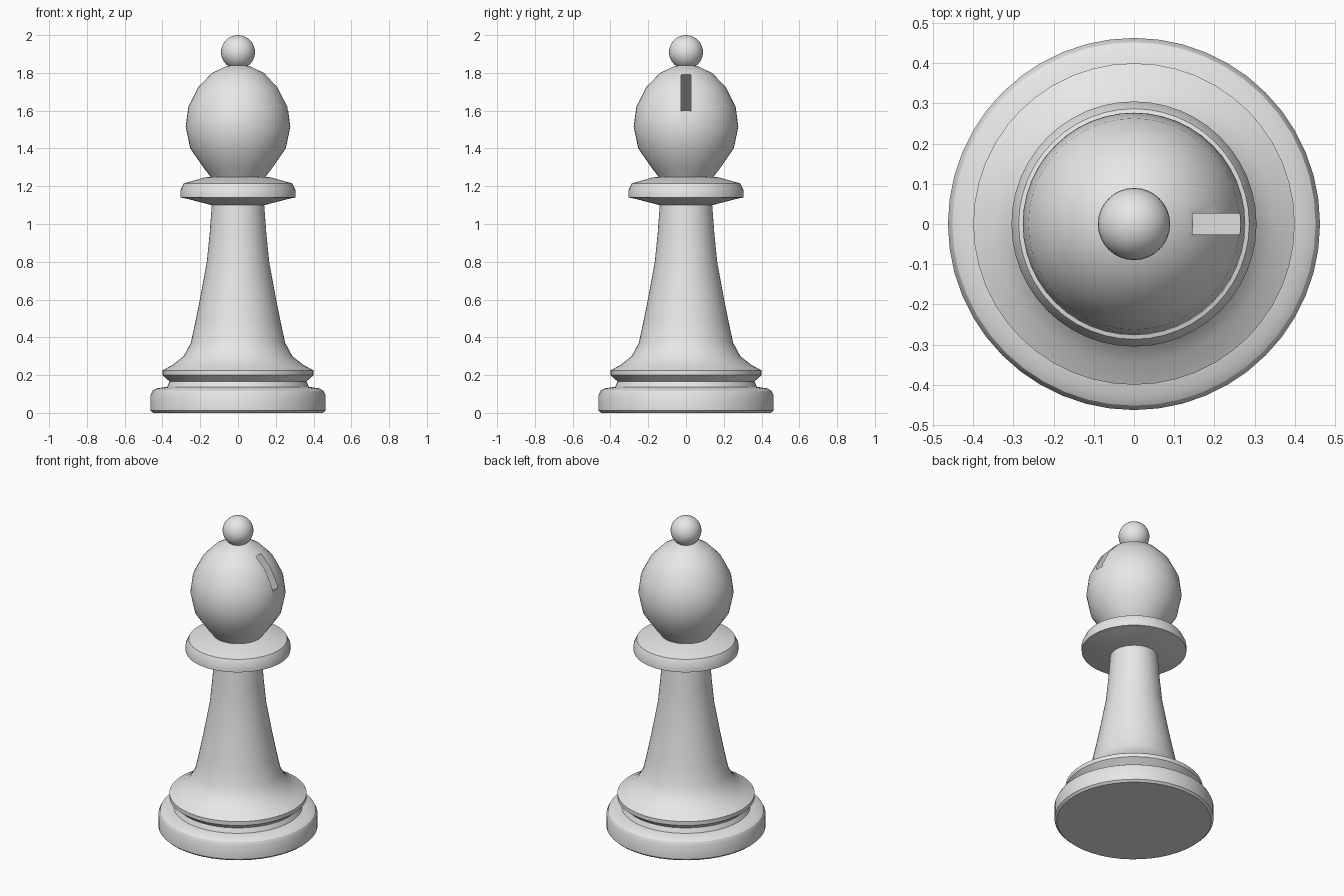
import bpy, bmesh, math
from mathutils import Matrix, Vector

cube = bpy.data.objects.get("Cube")
if cube:
    bpy.data.objects.remove(cube, do_unlink=True)

grey = bpy.data.materials.new("light_grey")
grey.use_nodes = True
grey.diffuse_color = (0.8, 0.8, 0.8, 1)
grey.node_tree.nodes["Principled BSDF"].inputs["Base Color"].default_value = (0.8, 0.8, 0.8, 1)

SEGMENTS = 48


def add_object(name, bm):
    mesh = bpy.data.meshes.new(name)
    bmesh.ops.recalc_face_normals(bm, faces=bm.faces)
    bm.to_mesh(mesh)
    bm.free()
    mesh.materials.append(grey)
    obj = bpy.data.objects.new(name, mesh)
    bpy.context.collection.objects.link(obj)
    return obj


def activate(obj):
    bpy.ops.object.select_all(action='DESELECT')
    obj.select_set(True)
    bpy.context.view_layer.objects.active = obj


def smooth(obj, degrees=30):
    activate(obj)
    bpy.ops.object.shade_smooth_by_angle(angle=math.radians(degrees))


def lathe(name, profile):
    """Closed solid turned about z from (radius, height) points."""
    bm = bmesh.new()
    rings = []
    for r, z in profile:
        rings.append([bm.verts.new((r * math.cos(a), r * math.sin(a), z))
                      for a in (math.tau * i / SEGMENTS for i in range(SEGMENTS))])
    for low, high in zip(rings, rings[1:]):
        for i in range(SEGMENTS):
            j = (i + 1) % SEGMENTS
            bm.faces.new((low[i], low[j], high[j], high[i]))
    bm.faces.new(rings[0][::-1])
    bm.faces.new(rings[-1])
    return add_object(name, bm)


# Wide foot
base = lathe("base", [(0.45, 0), (0.463, 0.012), (0.463, 0.095), (0.452, 0.117),
                      (0.43, 0.13), (0.375, 0.138), (0.362, 0.168), (0.30, 0.175)])

# Flared stem with its lower ring
stem = lathe("stem", [(0.36, 0.165), (0.4, 0.2), (0.4, 0.225), (0.345, 0.255),
                      (0.288, 0.30), (0.25, 0.37), (0.225, 0.485), (0.2, 0.61),
                      (0.165, 0.8), (0.15, 0.95), (0.138, 1.11)])

# Collar below the head
collar = lathe("collar", [(0.14, 1.10), (0.275, 1.135), (0.305, 1.14), (0.305, 1.178),
                          (0.287, 1.215), (0.175, 1.247), (0.13, 1.25)])

# Rounded head
head = lathe("head", [(0.138, 1.24), (0.18, 1.295), (0.253, 1.40), (0.277, 1.515),
                      (0.263, 1.62), (0.21, 1.725), (0.14, 1.798), (0.06, 1.837),
                      (0.01, 1.843)])

# Deep slanted slot in the left side of the head
top, bottom = Vector((0.145, 0, 1.79)), Vector((0.265, 0, 1.60))
along = top - bottom
outward = Vector((along.z, 0, -along.x)).normalized()
frame = Matrix((outward, Vector((0, 1, 0)), along.normalized())).transposed().to_4x4()
bm = bmesh.new()
bmesh.ops.create_cube(bm, size=1)
bmesh.ops.scale(bm, vec=(0.5, 0.052, along.length), verts=bm.verts)
bmesh.ops.transform(bm, matrix=Matrix.Translation((top + bottom) / 2 - outward * 0.13) @ frame,
                    verts=bm.verts)
cutter = add_object("slot_cutter", bm)
cut = head.modifiers.new("slot", 'BOOLEAN')
cut.operation = 'DIFFERENCE'
cut.solver = 'EXACT'
cut.object = cutter
activate(head)
bpy.ops.object.modifier_apply(modifier=cut.name)
bpy.data.objects.remove(cutter, do_unlink=True)

# Ball finial
bm = bmesh.new()
bmesh.ops.create_uvsphere(bm, u_segments=32, v_segments=16, radius=0.09)
bmesh.ops.translate(bm, vec=(0, 0, 1.91), verts=bm.verts)
finial = add_object("finial", bm)

for part in (base, stem, collar, head, finial):
    smooth(part)
